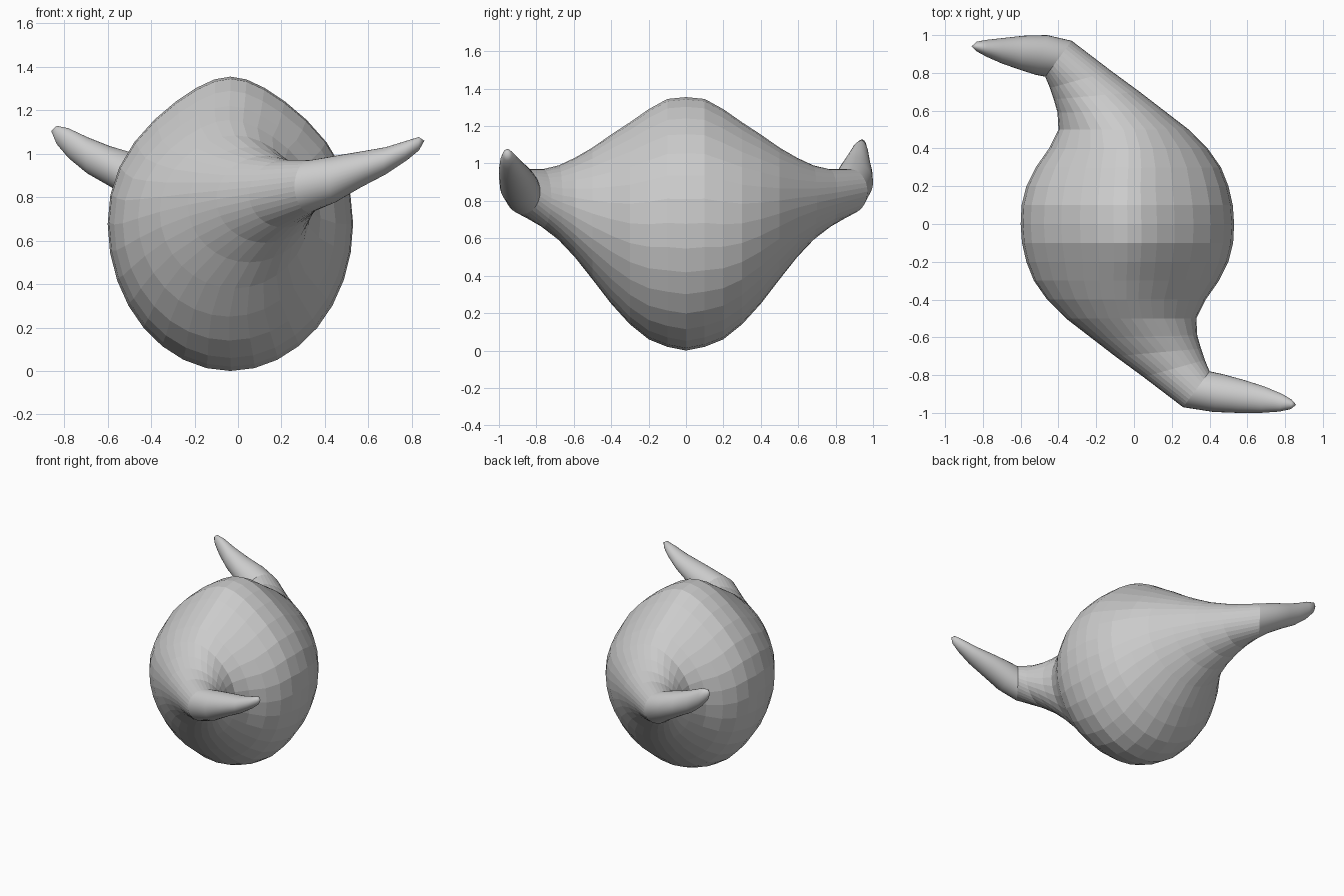
import bpy, bmesh
from math import sin, cos, tau
from mathutils import Vector

if "Cube" in bpy.data.objects:
    bpy.data.objects.remove(bpy.data.objects["Cube"])

SIDES = 32
CX = -0.035  # axis of the two-fold rotational symmetry


def ring(bm, section, egg):
    """Upright oval between a left and a right point, narrowed towards its top."""
    (lx, ly), (rx, ry), z0, z1 = section
    mid, half = Vector(((lx + rx) / 2, (ly + ry) / 2)), Vector(((rx - lx) / 2, (ry - ly) / 2))
    out = []
    for i in range(SIDES):
        s, c = sin(tau * i / SIDES), cos(tau * i / SIDES)
        p = mid + half * c * (1 - egg * max(s, 0) ** 3)
        out.append(bm.verts.new((p.x, p.y, (z0 + z1) / 2 + s * (z1 - z0) / 2)))
    return out


def loft(name, sections, egg, tip=None, smooth=False):
    bm = bmesh.new()
    rings = [ring(bm, s, e) for s, e in zip(sections, egg)]
    for a, b in zip(rings, rings[1:]):
        for i in range(SIDES):
            j = (i + 1) % SIDES
            bm.faces.new((a[i], a[j], b[j], b[i]))
    if tip:
        t = bm.verts.new(tip)
        for i in range(SIDES):
            bm.faces.new((rings[-1][i], rings[-1][(i + 1) % SIDES], t))
    bmesh.ops.recalc_face_normals(bm, faces=bm.faces)
    # open lofts: make sure the faces point away from the first/last ring axis
    f = bm.faces[0]
    centre = sum((v.co for v in rings[0]), Vector()) / SIDES
    if f.normal.dot(f.calc_center_median() - centre) < 0:
        bmesh.ops.reverse_faces(bm, faces=bm.faces)
    for f in bm.faces:
        f.smooth = smooth
    me = bpy.data.meshes.new(name)
    bm.to_mesh(me)
    bm.free()
    ob = bpy.data.objects.new(name, me)
    bpy.context.collection.objects.link(ob)
    return ob


def turned(section):
    """Section rotated half a turn about the vertical axis."""
    l, r, z0, z1 = section
    rot = lambda p: (2 * CX - p[0], -p[1])
    return (rot(r), rot(l), z0, z1)


# Egg body flowing into the front arm: outer point, inner point, bottom, top
front = [
    ((-0.60, 0.0), (0.53, 0.0), 0.0, 1.355),
    ((-0.593, -0.1), (0.525, -0.1), 0.02, 1.345),
    ((-0.57, -0.2), (0.50, -0.2), 0.06, 1.29),
    ((-0.53, -0.3), (0.45, -0.3), 0.14, 1.22),
    ((-0.46, -0.4), (0.38, -0.4), 0.25, 1.155),
    ((-0.36, -0.5), (0.33, -0.5), 0.38, 1.085),
    ((-0.23, -0.6), (0.335, -0.59), 0.50, 1.03),
    ((-0.10, -0.7), (0.355, -0.66), 0.59, 0.99),
    ((0.05, -0.81), (0.375, -0.72), 0.66, 0.97),
    ((0.26, -0.97), (0.40, -0.78), 0.73, 0.97),
]
front_egg = [0.35, 0.35, 0.35, 0.3, 0.25, 0.15, 0.05, 0, 0, 0]
back = [turned(s) for s in front]
loft("body", back[:0:-1] + front, front_egg[:0:-1] + front_egg)

# Pointed horns at both arm ends
loft("front_horn", [
    front[-1],
    ((0.42, -0.995), (0.47, -0.795), 0.775, 0.99),
    ((0.55, -1.0), (0.58, -0.825), 0.845, 1.01),
    ((0.67, -1.0), (0.69, -0.86), 0.905, 1.03),
    ((0.77, -0.993), (0.785, -0.90), 0.97, 1.06),
    ((0.83, -0.98), (0.835, -0.93), 1.015, 1.077),
], [0] * 6, (0.858, -0.957, 1.06), True)
loft("back_horn", [
    back[-1],
    ((-0.52, 0.79), (-0.46, 1.0), 0.79, 1.005),
    ((-0.60, 0.815), (-0.58, 0.997), 0.85, 1.035),
    ((-0.70, 0.85), (-0.69, 0.985), 0.91, 1.077),
    ((-0.78, 0.885), (-0.78, 0.975), 0.98, 1.117),
    ((-0.835, 0.915), (-0.835, 0.965), 1.045, 1.128),
], [0] * 6, (-0.86, 0.94, 1.105), True)
